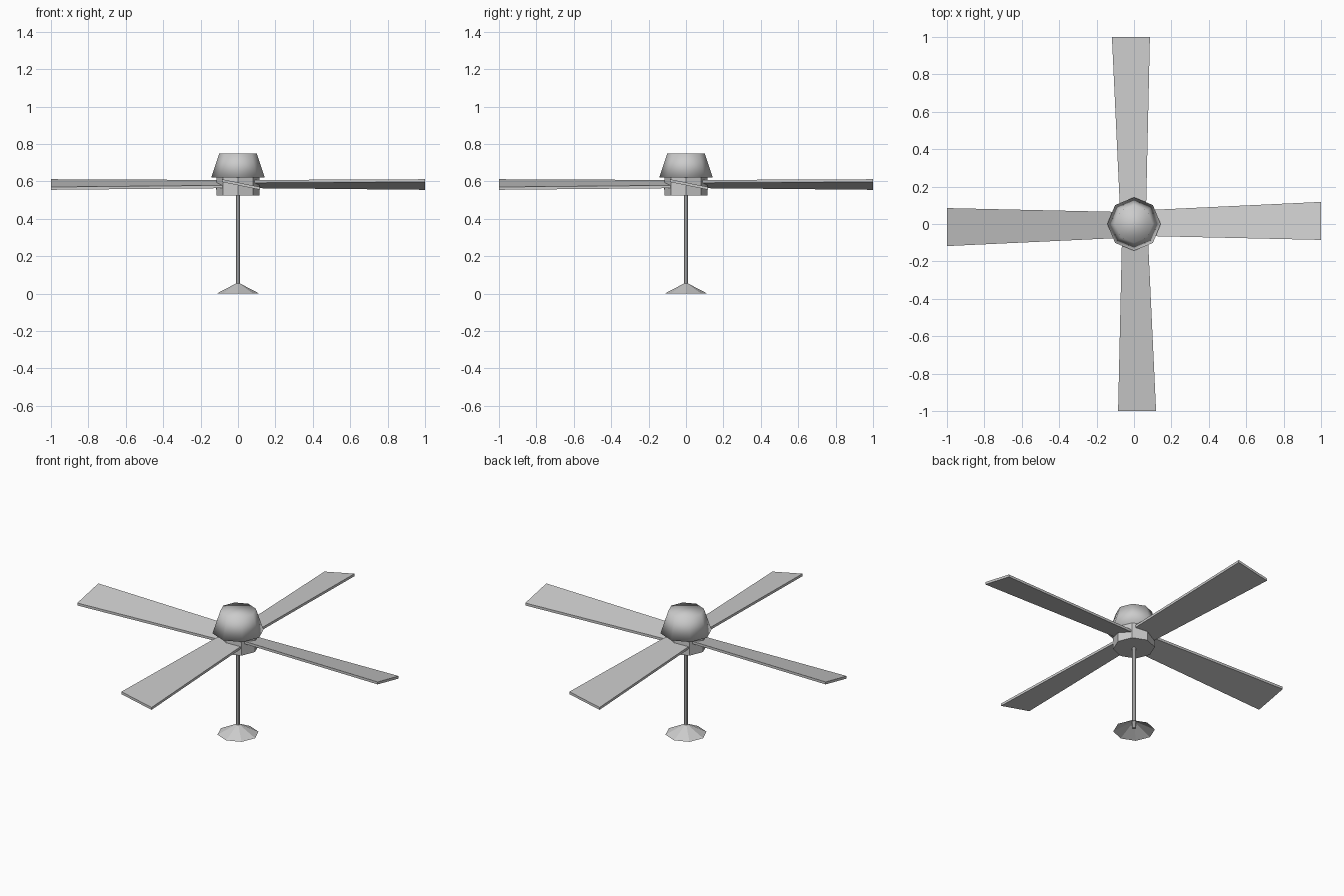
import bpy, bmesh
from math import radians
from mathutils import Matrix

cube = bpy.data.objects.get("Cube")
if cube:
    bpy.data.objects.remove(cube)

grey = bpy.data.materials.new("light grey")
grey.use_nodes = True
grey.diffuse_color = (0.6, 0.6, 0.6, 1)
grey.node_tree.nodes["Principled BSDF"].inputs["Base Color"].default_value = (0.6, 0.6, 0.6, 1)


def finish(name, bm, smooth=False):
    bmesh.ops.recalc_face_normals(bm, faces=bm.faces)
    for face in bm.faces:
        face.smooth = smooth
    mesh = bpy.data.meshes.new(name)
    bm.to_mesh(mesh)
    bm.free()
    mesh.materials.append(grey)
    obj = bpy.data.objects.new(name, mesh)
    bpy.context.collection.objects.link(obj)
    return obj


def eight_sided(name, low_z, high_z, low_radius, high_radius, caps=True, smooth=False):
    """Octagonal frustum with corners on the x and y axes."""
    bm = bmesh.new()
    bmesh.ops.create_cone(
        bm, cap_ends=caps, segments=8, radius1=low_radius, radius2=high_radius,
        depth=high_z - low_z, matrix=Matrix.Translation((0, 0, (low_z + high_z) / 2)))
    bmesh.ops.remove_doubles(bm, verts=bm.verts, dist=0.0001)
    return finish(name, bm, smooth)


# Central column: open foot, thin rod, motor hub and rounded canopy
foot = eight_sided("foot_cone", 0, 0.06, 0.115, 0, caps=False)
if foot.data.polygons[0].normal.z < 0:
    foot.data.flip_normals()
eight_sided("rod", 0.015, 0.53, 0.011, 0.011)
eight_sided("motor_hub", 0.525, 0.625, 0.115, 0.115)
eight_sided("canopy", 0.62, 0.75, 0.143, 0.1, smooth=True)

# Four flared, pitched blades
PITCH, THICKNESS, MID_Z = -0.205, 0.015, 0.587
OUTLINE = [(0.06, -0.064), (1, -0.085), (1, 0.118), (0.06, 0.074)]
for i, side in enumerate(("left", "back", "right", "front")):
    bm = bmesh.new()
    base = bm.faces.new([bm.verts.new((x, y, MID_Z - THICKNESS / 2 + PITCH * y))
                         for x, y in OUTLINE])
    extruded = bmesh.ops.extrude_face_region(bm, geom=[base], use_keep_orig=True)
    top = [v for v in extruded["geom"] if isinstance(v, bmesh.types.BMVert)]
    bmesh.ops.translate(bm, verts=top, vec=(0, 0, THICKNESS))
    bmesh.ops.rotate(bm, verts=bm.verts, matrix=Matrix.Rotation(radians(90 * i), 3, "Z"))
    finish(side + "_blade", bm)
